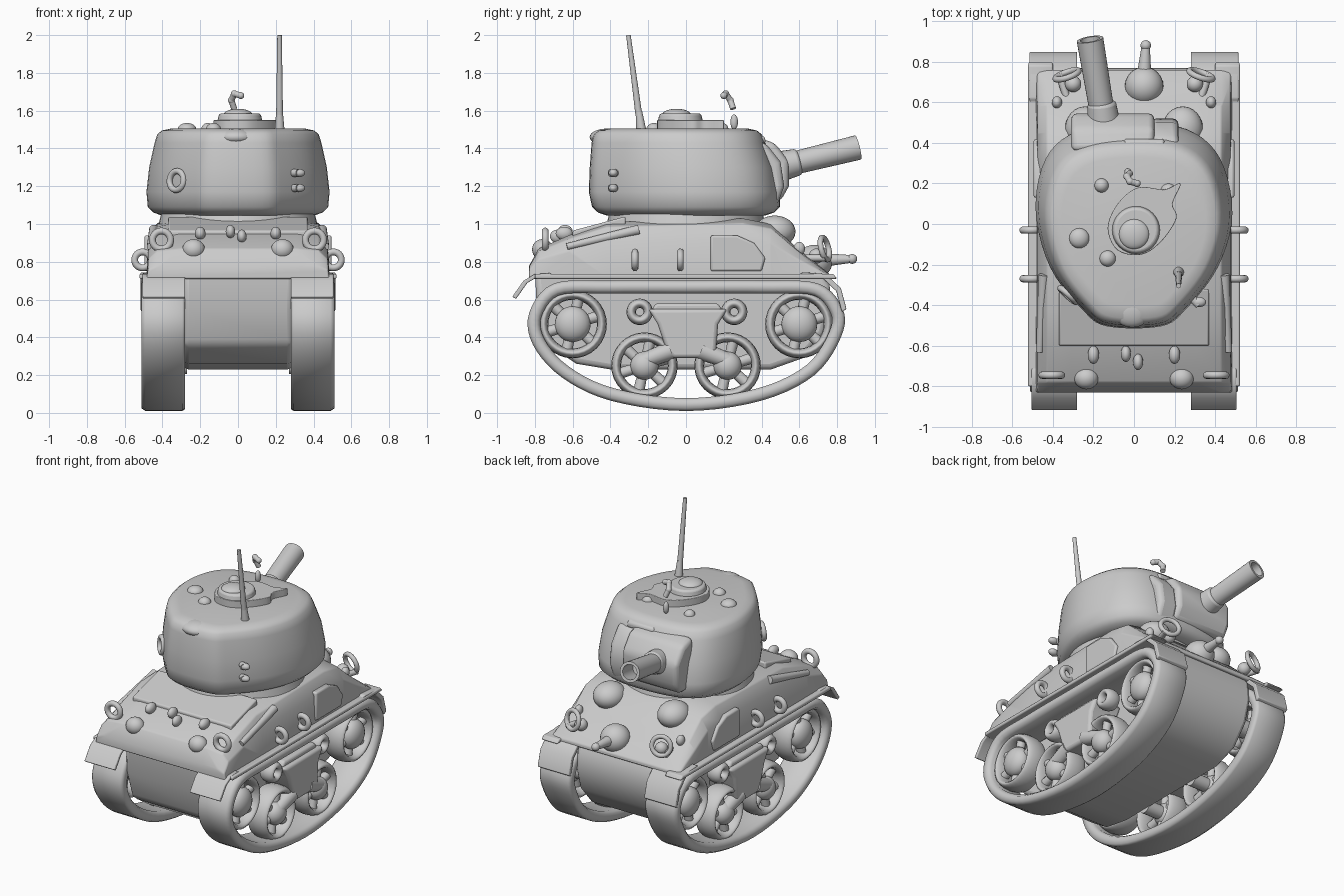
import bpy, bmesh, math
from mathutils import Vector, Matrix

if "Cube" in bpy.data.objects:
    bpy.data.objects.remove(bpy.data.objects["Cube"])


def finish(bm, name, bevel=0.0, angle=40):
    bmesh.ops.recalc_face_normals(bm, faces=bm.faces)
    me = bpy.data.meshes.new(name)
    bm.to_mesh(me)
    bm.free()
    ob = bpy.data.objects.new(name, me)
    bpy.context.collection.objects.link(ob)
    smooth(ob, angle if not bevel else 60)
    if bevel:
        m = ob.modifiers.new("Bevel", 'BEVEL')
        m.width, m.segments, m.limit_method, m.angle_limit = bevel, 3, 'ANGLE', math.radians(35)
    return ob


def smooth(ob, angle):
    bpy.ops.object.select_all(action='DESELECT')
    ob.select_set(True)
    bpy.context.view_layer.objects.active = ob
    bpy.ops.object.shade_smooth_by_angle(angle=math.radians(angle))


def loft(name, sections, closed=False, bevel=0.0, angle=40):
    """Skin a list of equal-sized point rings; cap the ends unless closed."""
    bm = bmesh.new()
    rings = [[bm.verts.new(p) for p in s] for s in sections]
    n = len(rings[0])
    for a, b in zip(rings, rings[1:] + rings[:1] if closed else rings[1:]):
        for i in range(n):
            j = (i + 1) % n
            bm.faces.new((a[i], a[j], b[j], b[i]))
    if not closed:
        bm.faces.new(rings[0])
        bm.faces.new(rings[-1])
    return finish(bm, name, bevel, angle)


def prism(name, yz, x0, x1, bevel=0.01):
    return loft(name, [[(x, y, z) for y, z in yz] for x in (x0, x1)], bevel=bevel)


def spline(pts, n=5):
    """Closed Catmull-Rom curve through 2D points."""
    P, out = [Vector(p) for p in pts], []
    for i in range(len(P)):
        a, b, c, d = (P[(i + k) % len(P)] for k in (-1, 0, 1, 2))
        for t in (k / n for k in range(n)):
            out.append(0.5 * (2 * b + (c - a) * t + (2 * a - 5 * b + 4 * c - d) * t * t
                              + (3 * b - a - 3 * c + d) * t ** 3))
    return out


def rod(name, p, q, r1, r2=None, bore=0.0, segs=20, bevel=0.0):
    p, q = Vector(p), Vector(q)
    d = q - p
    bm = bmesh.new()
    mat = Matrix.Translation((p + q) / 2) @ d.to_track_quat('Z', 'Y').to_matrix().to_4x4()
    bmesh.ops.create_cone(bm, cap_ends=True, segments=segs, radius1=r1, radius2=r2 or r1,
                          depth=d.length, matrix=mat)
    if bore:
        end = max((f for f in bm.faces if len(f.verts) == segs),
                  key=lambda f: f.calc_center_median().dot(d))
        bmesh.ops.inset_region(bm, faces=[end], thickness=bore)
        deep = bmesh.ops.extrude_face_region(bm, geom=[end])
        bmesh.ops.translate(bm, vec=-d.normalized() * 0.15,
                            verts=[v for v in deep["geom"] if isinstance(v, bmesh.types.BMVert)])
        bmesh.ops.delete(bm, geom=[end], context='FACES_ONLY') if end.is_valid else None
    return finish(bm, name, bevel)


def ball(name, c, r):
    bm = bmesh.new()
    r = (r, r, r) if isinstance(r, float) else r
    bmesh.ops.create_uvsphere(bm, u_segments=24, v_segments=14, radius=1,
                              matrix=Matrix.Translation(c) @ Matrix.Diagonal((*r, 1)))
    return finish(bm, name, angle=180)


def ring(name, c, axis, R, r, stretch=1.0):
    rot = Vector(axis).to_track_quat('Z', 'Y').to_euler()
    bpy.ops.mesh.primitive_torus_add(location=c, rotation=rot, major_radius=R, minor_radius=r,
                                     major_segments=32, minor_segments=12)
    ob = bpy.context.object
    ob.name, ob.scale.z = name, stretch
    smooth(ob, 180)


# Lower hull
prism("lower_hull", [(-.80, .76), (-.79, .55), (-.73, .36), (-.58, .26), (-.4, .23), (.45, .23),
                     (.62, .29), (.73, .42), (.77, .56), (.76, .68), (.70, .78)], -.29, .29, .03)

# Upper hull, lofted front to back
stations = [(-.83, .78), (-.78, .87), (-.62, .94), (-.42, 1.01), (.3, 1.03), (.45, 1.0),
            (.58, .88), (.68, .80), (.76, .735)]
secs = []
for y, top in stations:
    h = top - .71
    half = [(.485, .71), (.475, .71 + .65 * h), (.43, .71 + .92 * h), (.31, top)]
    secs.append([(x, y, z) for x, z in half] + [(-x, y, z) for x, z in reversed(half)])
loft("upper_hull", secs, bevel=.015, angle=50)
prism("engine_deck", [(-.60, .92), (-.60, .965), (-.32, 1.04), (-.32, .98)], -.37, .37)
rod("turret_ring", (0, 0, 1.0), (0, 0, 1.08), .42, .40, segs=48)

# Turret shell
outline = spline([(.48, .06), (.42, .33), (.26, .47), (0, .50), (-.28, .46), (-.43, .33), (-.48, .08),
                  (-.41, -.2), (-.25, -.41), (-.13, -.49), (.13, -.49), (.25, -.41), (.41, -.2)])
levels = [(1.045, .84, 0), (1.06, .93, 0), (1.09, .995, 0), (1.17, 1.01, -.01), (1.3, .98, -.02),
          (1.43, .92, -.04), (1.475, .89, -.045), (1.495, .84, -.045), (1.505, .74, -.04)]
loft("turret", [[(p.x * s, p.y * s + dy, z) for p in outline] for z, s, dy in levels], angle=70)

# Mantlet and gun
prism("mantlet", [(.36, 1.12), (.50, 1.12), (.545, 1.2), (.545, 1.33), (.47, 1.43), (.36, 1.46)],
      -.31, .10, .03)
prism("mantlet_cheek", [(.34, 1.1), (.48, 1.09), (.52, 1.2), (.50, 1.33), (.42, 1.43), (.34, 1.45)],
      .08, .22, .03)
rod("gun_collar", (-.145, .46, 1.295), (-.16, .60, 1.33), .085, .07, segs=28, bevel=.015)
rod("gun_barrel", (-.145, .48, 1.30), (-.217, .91, 1.405), .06, .066, bore=.018, segs=28)

# Turret roof: cupola, hatch, bumps, machine gun, antenna
plate = spline([(-.13, -.02), (-.08, -.13), (.04, -.15), (.14, -.08), (.21, .03), (.19, .10),
                (.23, .2), (.15, .17), (.02, .18), (-.08, .1)])
loft("hatch_plate", [[(p.x, p.y, z) for p in plate] for z in (1.48, 1.55)], bevel=.015)
rod("cupola", (.01, -.03, 1.54), (.01, -.03, 1.585), .12, .11, segs=32, bevel=.012)
ball("cupola_cap", (0, -.05, 1.58), (.075, .075, .03))
for x, y, r in ((-.27, -.07, .05), (-.16, .19, .035), (-.13, -.17, .04), (.17, .16, .04)):
    ball("roof_bump", (x, y, 1.50), (r, r, .035 if r > .03 else r))
ball("roof_vent", (-.01, -.42, 1.46), (.10, .09, .045))
prism("front_roof_lip", [(.30, 1.44), (.42, 1.42), (.42, 1.46), (.32, 1.5)], -.05, .15, .015)
rod("antenna_base", (.22, -.235, 1.48), (.22, -.25, 1.60), .028, .017)
rod("antenna", (.22, -.25, 1.58), (.22, -.305, 2.0), .018, .012)
ball("roof_gun_mount", (-.03, .255, 1.54), (.018, .02, .04))
path = [(-.02, .25, 1.61), (-.035, .235, 1.655), (-.02, .21, 1.69), (.015, .20, 1.68)]
for a, b in zip(path, path[1:]):
    rod("roof_gun", a, b, .016)
    ball("roof_gun_joint", b, .018)

# Turret wall fittings
ring("turret_handle", (-.325, -.35, 1.23), (-.8, -.9, .1), .05, .016)
for z in (1.27, 1.19):
    rod("turret_lug", (.27, -.35, z), (.32, -.40, z), .02)
    ball("turret_lug_tip", (.32, -.385, z), (.035, .025, .022))

# Tracks, running gear and fittings on both sides
track = spline([(0, .01), (.4, .065), (.68, .20), (.82, .40), (.83, .55), (.70, .685), (.4, .70),
                (0, .70), (-.4, .70), (-.70, .685), (-.83, .53), (-.81, .36), (-.66, .19), (-.4, .065)])
N = len(track)
for s in (-1, 1):
    secs = []
    for i, p in enumerate(track):
        t = (track[(i + 1) % N] - track[i - 1]).normalized()
        n = Vector((-t.y, t.x))
        rect = [(.28, .01), (.295, 0), (.49, 0), (.512, .015), (.512, .05), (.49, .068),
                (.30, .068), (.28, .055)]
        secs.append([(s * x, p.x + n.x * d, p.y + n.y * d) for x, d in rect])
    loft("track", secs, closed=True, angle=60)

    # Sprocket, idler and road wheels
    for y, z, R, hub in ((-.6, .47, .155, .095), (.6, .47, .155, .095), (-.22, .25, .15, .075),
                         (.22, .25, .15, .075)):
        ring("wheel_rim", (s * .405, y, z), (1, 0, 0), R, .026, 2.8)
        rod("wheel_axle", (s * .27, y, z), (s * .44, y, z), hub * .6)
        ball("wheel_hub", (s * .435, y, z), (.065, hub, hub))
        for k in range(6):
            a = k * math.pi / 3 + .3
            rod("wheel_spoke", (s * .42, y, z),
                (s * .42, y + R * math.cos(a), z + R * math.sin(a)), .025, .03, segs=10)

    # Suspension bracket with arms
    prism("bogie_bracket", [(-.20, .55), (-.15, .47), (-.10, .32), (-.07, .29), (.13, .29), (.16, .33),
                            (.17, .47), (.22, .55)], s * .28, s * .49, .02)
    prism("bogie_pad", [(-.19, .53), (-.16, .58), (.17, .58), (.2, .53)], s * .28, s * .46, .015)
    for e in (-1, 1):
        ring("return_bracket", (s * .42, e * .25 + .005, .535), (1, 0, 0), .045, .025, 2)
        rod("bogie_arm", (s * .45, e * .08, .33), (s * .45, e * .24, .27), .05, .04)

    # Fenders and mud flaps
    prism("fender", [(-.80, .71), (-.80, .735), (.78, .735), (.80, .71)], s * .40, s * .522, .008)
    rear = [(-.72, .74), (-.80, .735), (-.86, .70), (-.92, .615)]
    prism("rear_flap", rear + [(y + .02, z - .012) for y, z in reversed(rear)],
          s * .28, s * .505, .006)
    front = [(.62, .745), (.74, .735), (.82, .66), (.85, .55)]
    prism("front_flap", front + [(y - .025, z - .015) for y, z in reversed(front)],
          s * .28, s * .515, .006)

    # Side armour plate, grab loops and tool
    prism("side_plate", [(.13, .75), (.40, .75), (.42, .82), (.36, .90), (.27, .94), (.13, .94)],
          s * .44, s * .495, .012)
    for y in (-.27, -.03):
        ring("side_loop", (s * .505, y, .81), (0, 1, 0), .042, .018)
    rod("tool_handle", (s * .465, -.63, .88), (s * .445, -.25, .97), .018, .026)

    # Rear lifting ring, tail bumps and deck caps
    ring("rear_ring", (s * .405, -.745, .915), (0, 1, 0), .048, .018)
    ball("tail_bump", (s * .235, -.76, .865), (.06, .055, .055))
    ball("deck_cap", (s * .2, -.645, .95), (.028, .045, .035))

    # Crew hood, lamp and lamp guard
    ball("crew_hood", (s * .24, .47, .96), (.10, .11, .085))
    ring("lamp_guard", (s * .33, .735, .87), (s * .35, 1, .25), .06, .015)
    rod("guard_strut", (s * .33, .62, .82), (s * .37, .74, .82), .018)
    ball("lamp", (s * .30, .69, .83), .04)
    ball("fender_lug", (s * .38, .60, .87), (.025, .03, .035))

for x, y, z in ((-.04, -.64, .96), (.02, -.68, .935)):
    ball("deck_cap", (x, y, z), (.025, .04, .035))

# Bow ball mount with machine gun
ball("bow_mount", (.05, .68, .80), (.095, .095, .09))
rod("bow_gun", (.05, .74, .81), (.058, .88, .815), .035, .02)
ball("bow_gun_tip", (.058, .88, .815), .026)
